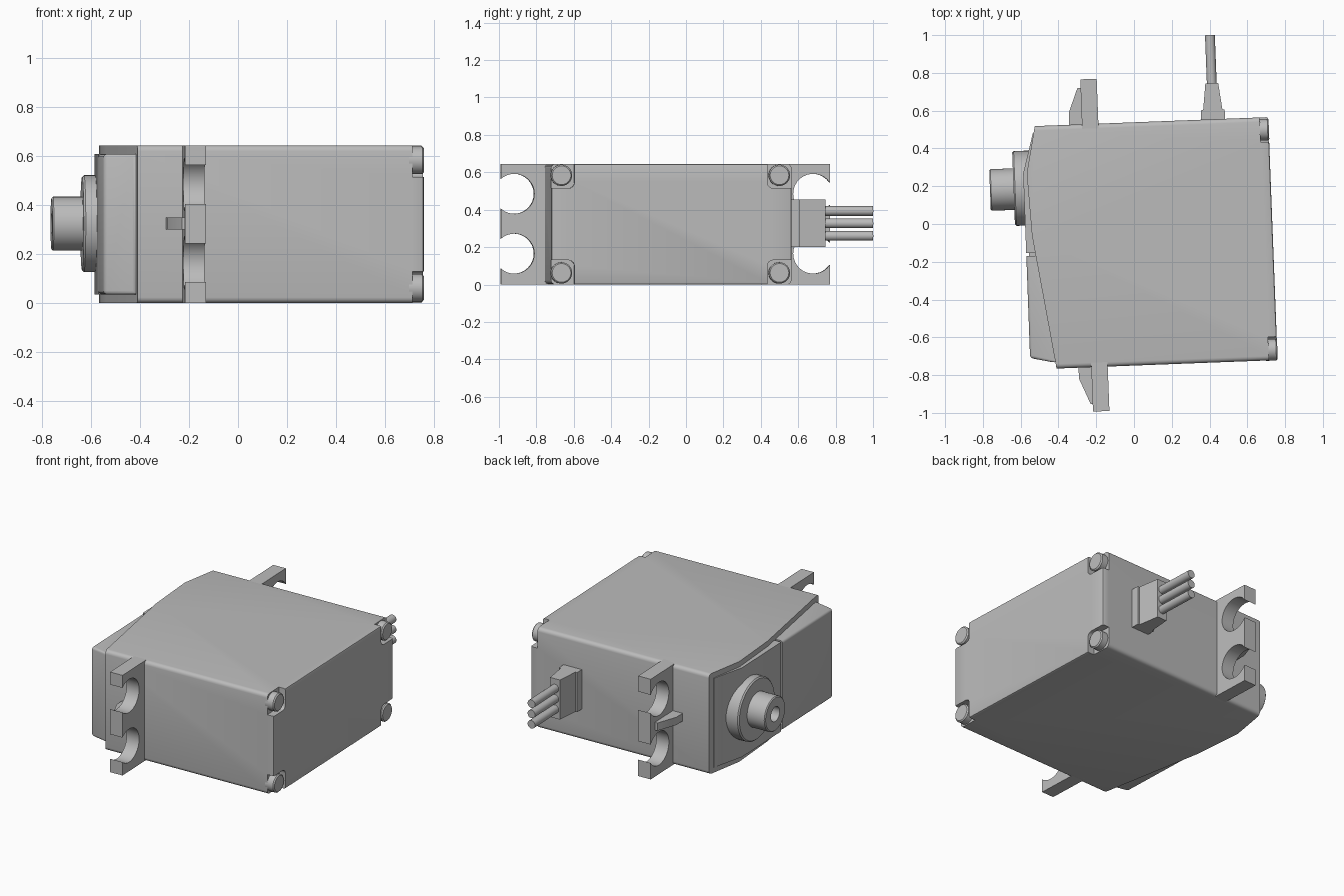
import bpy, bmesh, math
from mathutils import Matrix, Vector

if "Cube" in bpy.data.objects:
    bpy.data.objects.remove(bpy.data.objects["Cube"], do_unlink=True)

# The whole unit is turned slightly about z
TURN = Matrix.Rotation(math.radians(2.2), 4, 'Z')
TOP = 0.645
MID = 0.325

grey = bpy.data.materials.new("plain grey")
grey.use_nodes = True
GREY = (0.5, 0.5, 0.5, 1)
grey.diffuse_color = GREY
grey.node_tree.nodes["Principled BSDF"].inputs["Base Color"].default_value = GREY


def finish(name, bm, angle=35):
    bmesh.ops.recalc_face_normals(bm, faces=bm.faces[:])
    mesh = bpy.data.meshes.new(name)
    bm.to_mesh(mesh)
    bm.free()
    mesh.transform(TURN)
    mesh.materials.append(grey)
    obj = bpy.data.objects.new(name, mesh)
    bpy.context.collection.objects.link(obj)
    smooth(obj, angle)
    return obj


def smooth(obj, angle=35):
    bpy.ops.object.select_all(action='DESELECT')
    obj.select_set(True)
    bpy.context.view_layer.objects.active = obj
    bpy.ops.object.shade_smooth_by_angle(angle=math.radians(angle))


def prism(points, low, high, axis='Z'):
    """Extrude a closed profile: (x, y) along z, or (y, z) along x."""
    bm = bmesh.new()
    place = (lambda a, b: (a, b, low)) if axis == 'Z' else (lambda a, b: (low, a, b))
    face = bm.faces.new([bm.verts.new(place(a, b)) for a, b in points])
    new = bmesh.ops.extrude_face_region(bm, geom=[face])["geom"]
    step = Vector((0, 0, high - low)) if axis == 'Z' else Vector((high - low, 0, 0))
    bmesh.ops.translate(bm, verts=[v for v in new if isinstance(v, bmesh.types.BMVert)], vec=step)
    bmesh.ops.recalc_face_normals(bm, faces=bm.faces[:])
    return bm


def round_edges(bm, rule, size, segments=4):
    edges = [e for e in bm.edges if rule(e.verts[0].co, e.verts[1].co)]
    bmesh.ops.bevel(bm, geom=edges, offset=size, segments=segments,
                    profile=0.5, affect='EDGES', clamp_overlap=True)


def lathe_x(name, profile, y, z, sides=48):
    """Spin (x, radius) points round an axis along x."""
    bm = bmesh.new()
    verts = [bm.verts.new((x, y + r, z)) for x, r in profile]
    edges = [bm.edges.new(pair) for pair in zip(verts, verts[1:])]
    bmesh.ops.spin(bm, geom=verts + edges, cent=(0, y, z), axis=(1, 0, 0),
                   angle=math.tau, steps=sides)
    bmesh.ops.remove_doubles(bm, verts=bm.verts[:], dist=0.0005)
    return finish(name, bm)


# Main case, with softened long edges and end rim
END, FRONT, BACK = 0.732, -0.749, 0.538
case_outline = [(END, FRONT), (END, BACK), (-0.505, BACK), (-0.557, 0.29),
                (-0.542, -0.04), (-0.439, FRONT)]
bm = prism(case_outline, 0, TOP)
round_edges(bm, lambda a, b: abs(a.y - b.y) < 0.001 and abs(a.z - b.z) < 0.001
            and abs(a.x - b.x) > 0.5, 0.024)
round_edges(bm, lambda a, b: a.x > END - 0.001 and b.x > END - 0.001, 0.01, 2)
case = finish("case", bm)

# Corner pockets in the end, each holding a screw
for y_edge, y_in, y_screw, side in ((FRONT, -0.625, -0.694, "front"), (BACK, 0.407, 0.472, "back")):
    for z_edge, z_in, z_screw, level in ((0, 0.13, 0.062, "lower"), (TOP, 0.515, 0.584, "upper")):
        y_out = y_edge + math.copysign(0.1, y_edge - y_in)
        z_out = z_edge + math.copysign(0.1, z_edge - z_in)
        bm = prism([(y_in, z_in), (y_out, z_in), (y_out, z_out), (y_in, z_out)], 0.686, 0.8, 'X')
        round_edges(bm, lambda a, b: all(abs(p.y - y_in) + abs(p.z - z_in) < 0.001 for p in (a, b)), 0.03)
        cutter = finish("pocket_cutter", bm)
        cutter.hide_render = True
        cut = case.modifiers.new("pocket", 'BOOLEAN')
        cut.operation, cut.solver, cut.object = 'DIFFERENCE', 'EXACT', cutter
        bpy.context.view_layer.objects.active = case
        bpy.ops.object.modifier_apply(modifier=cut.name)
        bpy.data.objects.remove(cutter, do_unlink=True)
        lathe_x(f"{side}_{level}_screw",
                [(0.67, 0), (0.67, 0.057), (0.726, 0.057), (0.733, 0.05), (0.733, 0)],
                y_screw, z_screw, 32)
smooth(case)

# Gear cover on the output side, split by a narrow seam
SEAM = -0.14
cover_parts = {
    "gear_cover_back": [(-0.4, 0.5), (-0.517, 0.5), (-0.576, 0.29), (-0.576, SEAM + 0.008), (-0.4, SEAM + 0.008)],
    "gear_cover_front": [(-0.4, SEAM - 0.008), (-0.576, SEAM - 0.008), (-0.577, -0.688),
                         (-0.443, -0.718), (-0.4, -0.7)],
    "gear_cover_core": [(-0.4, 0.1), (-0.562, 0.1), (-0.562, -0.3), (-0.4, -0.3)],
}
for name, outline in cover_parts.items():
    inset = 0.045 if name.endswith("core") else 0.035
    bm = prism(outline, inset, TOP - inset)
    if name.endswith("front"):
        round_edges(bm, lambda a, b: min(a.y, b.y) < -0.6 and max(a.x, b.x) < -0.44, 0.016, 3)
    finish(name, bm)

# Output boss and hollow shaft
lathe_x("output_boss", [(-0.5, 0), (-0.5, 0.198), (-0.622, 0.198), (-0.63, 0.19), (-0.63, 0)], 0.212, MID)
lathe_x("output_shaft", [(-0.6, 0), (-0.6, 0.11), (-0.749, 0.11), (-0.755, 0.104),
                         (-0.755, 0.047), (-0.65, 0.047), (-0.65, 0)], 0.209, MID)


# Mounting ears with two open screw slots each
def ear(name, y_root, y_tip, y_hole, radius=0.107):
    out = math.copysign(1, y_tip)
    reach = math.acos(abs(y_tip - y_hole) / radius)
    points = [(y_root, 0), (y_tip, 0)]
    for z_hole in (0.165, 0.485):
        for i in range(25):
            a = -reach - (math.tau - 2 * reach) * i / 24
            points.append((y_hole + out * radius * math.cos(a), z_hole + radius * math.sin(a)))
    points += [(y_tip, TOP), (y_root, TOP)]
    finish(name, prism(points, -0.255, -0.168, 'X'))


ear("front_ear", -0.7, -0.984, -0.912)
ear("back_ear", 0.5, 0.776, 0.687)

# Stiffening ribs beside the ears
finish("front_rib", prism([(-0.324, -0.7), (-0.322, -0.808), (-0.266, -0.943), (-0.25, -0.943), (-0.25, -0.7)],
                          0.3, 0.35))
finish("back_rib", prism([(-0.324, 0.5), (-0.322, 0.603), (-0.272, 0.731), (-0.25, 0.731), (-0.25, 0.5)],
                         0.3, 0.35))

# Cable strain relief: flange and tapering neck
half = [(0.063, 0.52), (0.063, 0.588), (0.051, 0.588), (0.034, 0.729)]
CABLE_X = 0.44
outline = [(CABLE_X + w, y) for w, y in half] + [(CABLE_X - w, y) for w, y in reversed(half)]
finish("strain_relief", prism(outline, 0.2, 0.455))

# Three wires
for number, z in enumerate((0.26, 0.327, 0.393), 1):
    bm = bmesh.new()
    bmesh.ops.create_cone(bm, cap_ends=True, segments=24, radius1=0.026, radius2=0.026, depth=0.284,
                          matrix=Matrix.Translation((CABLE_X, 0.842, z)) @ Matrix.Rotation(math.pi / 2, 4, 'X'))
    finish(f"wire_{number}", bm)
